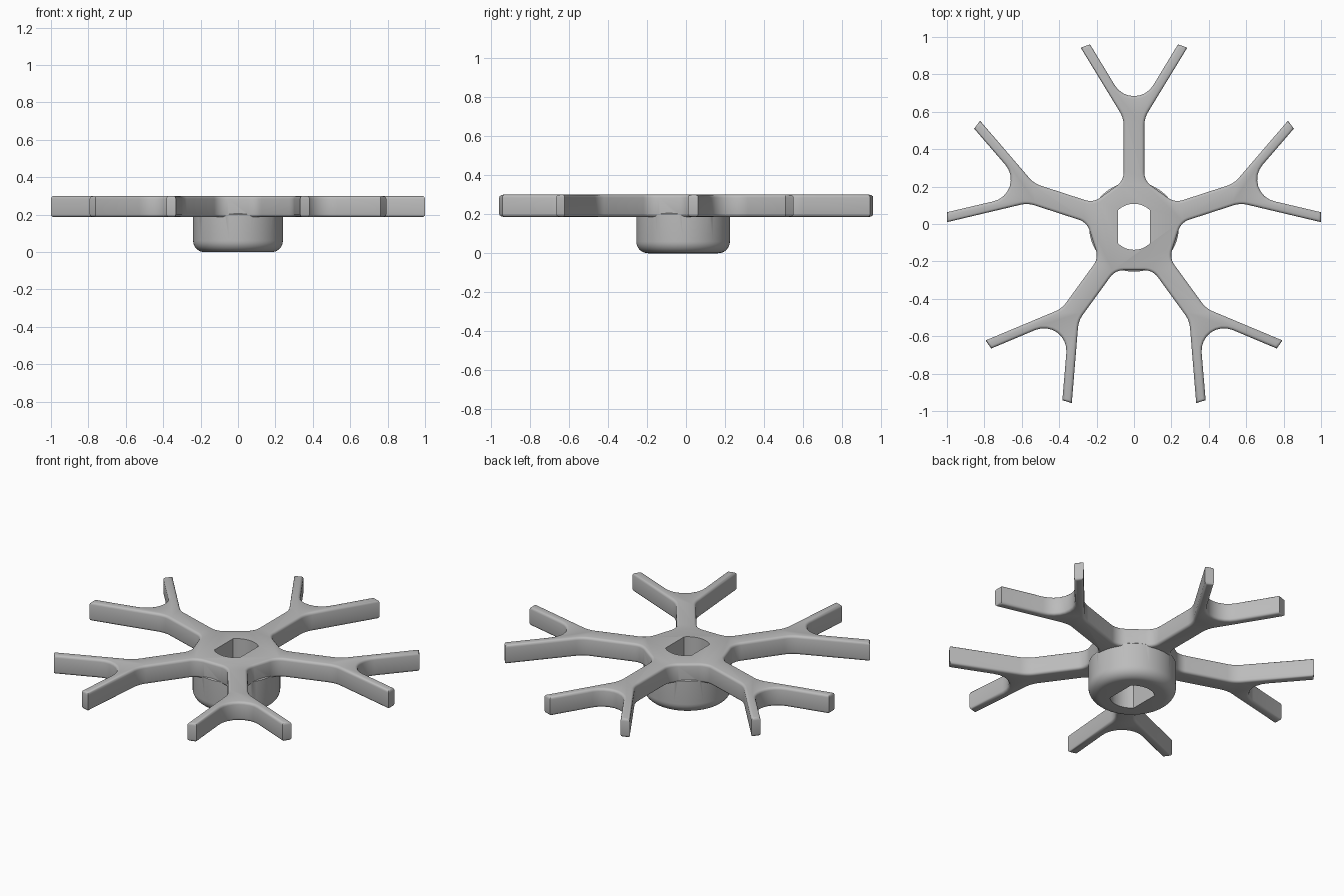
import bpy, bmesh, math
from mathutils import Vector, Matrix

if "Cube" in bpy.data.objects:
    bpy.data.objects.remove(bpy.data.objects["Cube"])

CY = -0.015              # hub centre on y
Z0, Z1 = 0.187, 0.30     # spider plate bottom and top

grey = bpy.data.materials.new("plain grey")
grey.diffuse_color = (0.5, 0.5, 0.5, 1)
grey.use_nodes = True
grey.node_tree.nodes["Principled BSDF"].inputs["Base Color"].default_value = grey.diffuse_color


def rounded(corners, steps=8):
    """Closed outline of (x, y, radius) corners with true arc fillets."""
    out = []
    for i, (x, y, r) in enumerate(corners):
        p = Vector((x, y))
        if r == 0:
            out.append(p)
            continue
        a = (Vector(corners[i - 1][:2]) - p).normalized()
        b = (Vector(corners[(i + 1) % len(corners)][:2]) - p).normalized()
        half = a.angle(b) / 2
        centre = p + (a + b).normalized() * r / math.sin(half)
        start = p + a * r / math.tan(half) - centre
        end = p + b * r / math.tan(half) - centre
        sweep = start.angle_signed(end)      # clockwise positive
        for k in range(steps + 1):
            out.append(centre + Matrix.Rotation(-sweep * k / steps, 2) @ start)
    return out


def make_object(name, bm):
    bmesh.ops.recalc_face_normals(bm, faces=bm.faces)
    mesh = bpy.data.meshes.new(name)
    bm.to_mesh(mesh)
    bm.free()
    mesh.materials.append(grey)
    ob = bpy.data.objects.new(name, mesh)
    bpy.context.collection.objects.link(ob)
    return ob


def prism(name, points, z0, z1, bevel=0):
    bm = bmesh.new()
    face = bm.faces.new([bm.verts.new((p.x, p.y + CY, z0)) for p in points])
    top = bmesh.ops.extrude_face_region(bm, geom=[face])["geom"]
    bmesh.ops.translate(bm, vec=(0, 0, z1 - z0),
                        verts=[g for g in top if isinstance(g, bmesh.types.BMVert)])
    bmesh.ops.recalc_face_normals(bm, faces=bm.faces)
    if bevel:
        rims = [e for e in bm.edges if abs(e.verts[0].co.z - e.verts[1].co.z) < 1e-5]
        bmesh.ops.bevel(bm, geom=rims, offset=bevel, segments=3, profile=0.5,
                        affect='EDGES', clamp_overlap=False)
    return make_object(name, bm)


# Spider plate: one forked arm repeated five times, filleted at every bend
half_arm = [(0.055, 0.247, 0.088), (0.055, 0.58, 0.144),
            (0.285, 0.958, 0), (0.235, 0.975, 0)]
arm = half_arm + [(0, 0.587, 0.12)] + [(-x, y, r) for x, y, r in reversed(half_arm)]
corners = []
for i in range(5):
    rot = Matrix.Rotation(math.radians(-72 * i), 2)
    for x, y, r in reversed(arm):        # left to right, clockwise round the hub
        p = rot @ Vector((x, y))
        corners.append((p.x, p.y, r))
spider = prism("forked_spider", rounded(corners), Z0, Z1, bevel=0.015)

# Hub: turned boss with a rounded lower edge
R, F = 0.24, 0.06
profile = [(0, 0)] + [(R - F + F * math.sin(t), F - F * math.cos(t))
                      for t in [math.pi / 2 * k / 8 for k in range(9)]]
profile += [(R, 0.2), (R - 0.02, 0.215), (0, 0.215)]
bm = bmesh.new()
verts = [bm.verts.new((x, CY, z)) for x, z in profile]
edges = [bm.edges.new(pair) for pair in zip(verts, verts[1:])]
bmesh.ops.spin(bm, geom=verts + edges, cent=(0, CY, 0), axis=(0, 0, 1),
               angle=2 * math.pi, steps=64)
bmesh.ops.remove_doubles(bm, verts=bm.verts, dist=1e-4)
hub = make_object("hub", bm)

# Bore: round hole with two flats, right through plate and hub
r, flat = 0.123, 0.085
a0 = math.acos(flat / r)
arc = [a0 + (math.pi - 2 * a0) * k / 12 for k in range(13)]
bore_pts = [Vector((r * math.cos(a + s), r * math.sin(a + s)))
            for s in (0, math.pi) for a in arc]
bore = prism("bore_cutter", bore_pts, -0.1, 0.5)

# Join hub to the plate and cut the bore
for tool, op in ((hub, 'UNION'), (bore, 'DIFFERENCE')):
    mod = spider.modifiers.new(op.title(), 'BOOLEAN')
    mod.operation, mod.object, mod.solver = op, tool, 'EXACT'
    bpy.context.view_layer.objects.active = spider
    bpy.ops.object.modifier_apply(modifier=mod.name)
    bpy.data.objects.remove(tool)

bpy.ops.object.select_all(action='DESELECT')
spider.select_set(True)
bpy.ops.object.shade_smooth_by_angle(angle=math.radians(35))
